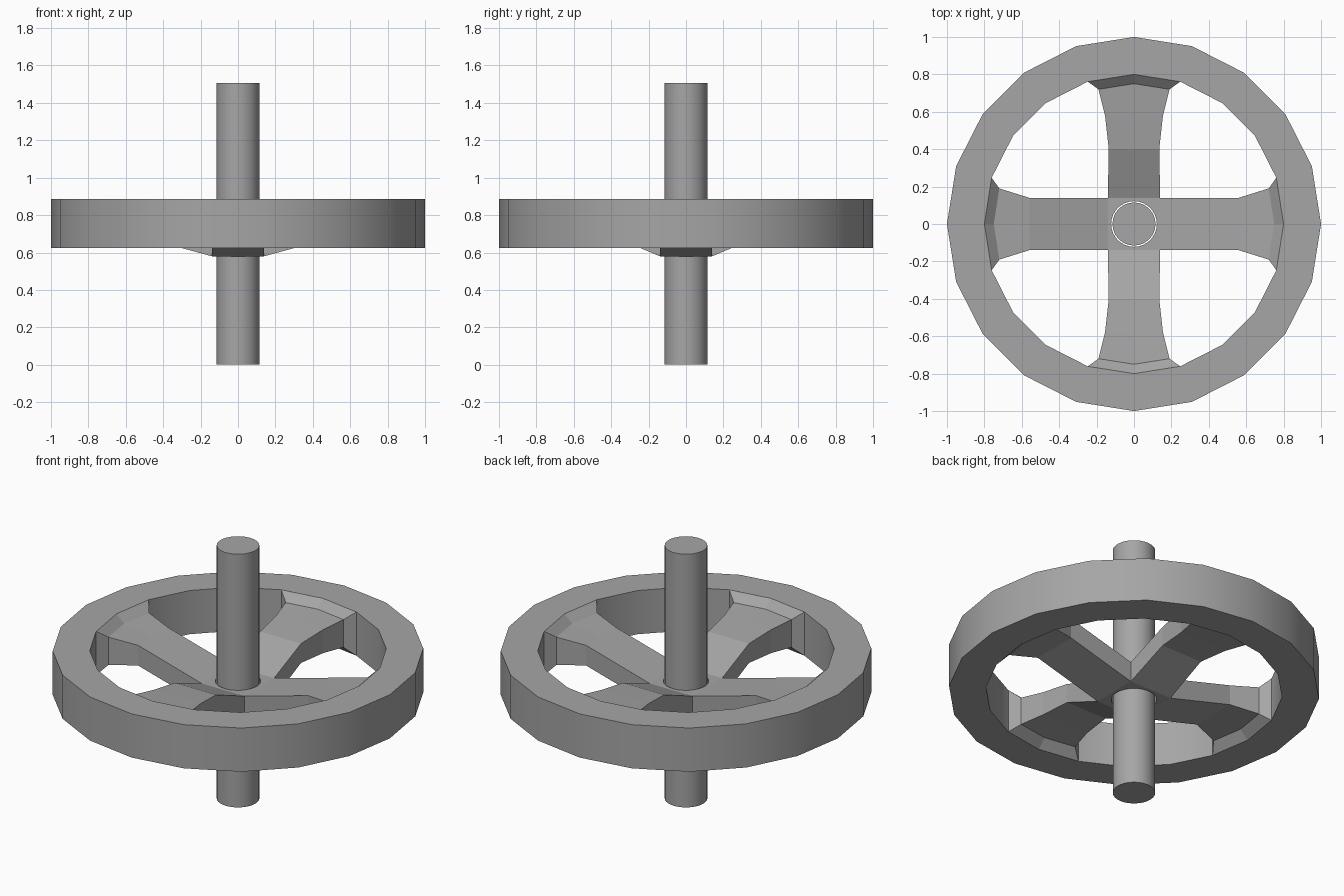
import bpy, bmesh, math
from mathutils import Matrix

cube = bpy.data.objects.get("Cube")
if cube:
    bpy.data.objects.remove(cube, do_unlink=True)

metal = bpy.data.materials.new("grey_metal")
metal.use_nodes = True
metal.diffuse_color = (0.38, 0.38, 0.38, 1)
metal.node_tree.nodes["Principled BSDF"].inputs["Base Color"].default_value = (0.38, 0.38, 0.38, 1)

RIM_LOW, RIM_HIGH = 0.625, 0.885
HUB_LOW, HUB_HIGH, HUB_HALF = 0.58, 0.70, 0.14


def finish(name, bm, smooth=False):
    bmesh.ops.recalc_face_normals(bm, faces=bm.faces)
    mesh = bpy.data.meshes.new(name)
    bm.to_mesh(mesh)
    bm.free()
    mesh.materials.append(metal)
    obj = bpy.data.objects.new(name, mesh)
    bpy.context.collection.objects.link(obj)
    if smooth:
        bpy.ops.object.select_all(action="DESELECT")
        obj.select_set(True)
        bpy.context.view_layer.objects.active = obj
        bpy.ops.object.shade_smooth_by_angle(angle=math.radians(30))
    return obj


def tube(name, sides, outer, inner, low, high, smooth):
    """Ring of rectangular section; outer and inner are radius functions."""
    bm = bmesh.new()
    rings = []
    for i in range(sides):
        a = math.tau * i / sides
        section = [(outer(a), low), (outer(a), high), (inner(a), high), (inner(a), low)]
        rings.append([bm.verts.new((r * math.cos(a), r * math.sin(a), z)) for r, z in section])
    for i in range(sides):
        a, b = rings[i], rings[(i + 1) % sides]
        for k in range(4):
            n = (k + 1) % 4
            bm.faces.new((a[k], b[k], b[n], a[n]))
    return finish(name, bm, smooth)


def spoke(name, stations, angle):
    """Loft sections (edge radius, middle radius, half width, low, high)."""
    bm = bmesh.new()
    loops = []
    for edge, mid, half, low, high in stations:
        points = [(edge, -half, low), (mid, 0, low), (edge, half, low),
                  (edge, half, high), (mid, 0, high), (edge, -half, high)]
        loops.append([bm.verts.new(p) for p in points])
    for a, b in zip(loops, loops[1:]):
        for k in range(6):
            n = (k + 1) % 6
            bm.faces.new((a[k], a[n], b[n], b[k]))
    bmesh.ops.rotate(bm, verts=bm.verts, cent=(0, 0, 0), matrix=Matrix.Rotation(angle, 3, "Z"))
    finish(name, bm)


# Twenty-sided rim
tube("rim", 20, lambda a: 1.0, lambda a: 0.8, RIM_LOW, RIM_HIGH, True)

# Square hub with a round bore
tube("hub", 32, lambda a: HUB_HALF / max(abs(math.cos(a)), abs(math.sin(a))),
     lambda a: 0.122, HUB_LOW, HUB_HIGH, True)

# Spokes flare and chamfer into the rim; the two pairs dip differently
flare = [(0.761, 0.8, 0.247, RIM_LOW, RIM_HIGH), (0.72, 0.75, 0.19, 0.675, 0.84)]
root = [(HUB_HALF, HUB_HALF, HUB_HALF, HUB_LOW, HUB_HIGH)]
side_shape = flare + [(0.56, 0.56, 0.14, 0.695, 0.815)] + root
front_shape = flare + [(0.58, 0.58, 0.155, 0.685, 0.825), (0.4, 0.4, 0.135, 0.69, 0.805)] + root
for name, shape, turn in (("left_spoke", side_shape, 0), ("back_spoke", front_shape, 1),
                          ("right_spoke", side_shape, 2), ("front_spoke", front_shape, 3)):
    spoke(name, shape, turn * math.pi / 2)

# Central shaft
bm = bmesh.new()
bmesh.ops.create_cone(bm, cap_ends=True, segments=32, radius1=0.115, radius2=0.115, depth=1.507,
                      matrix=Matrix.Translation((0, 0, 1.507 / 2)))
finish("shaft", bm, True)
